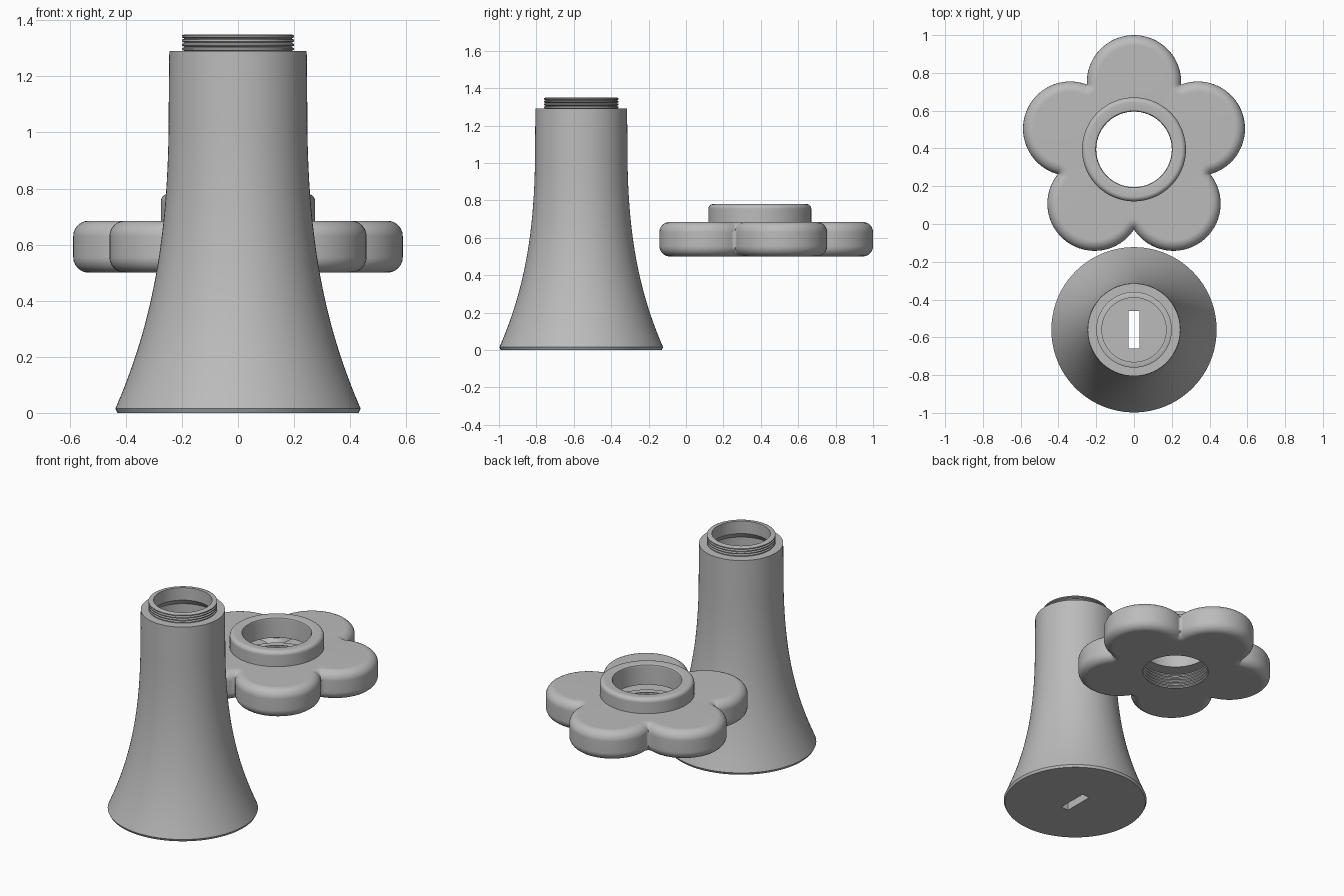
import bpy, bmesh, math
from mathutils import Vector
from mathutils.geometry import interpolate_bezier

old = bpy.data.objects.get("Cube")
if old:
    bpy.data.objects.remove(old, do_unlink=True)

grey = bpy.data.materials.new("plain_grey")
grey.use_nodes = True
grey.diffuse_color = (0.5, 0.5, 0.5, 1)
grey.node_tree.nodes["Principled BSDF"].inputs["Base Color"].default_value = (0.5, 0.5, 0.5, 1)


def make_object(name, rings, location, closed):
    """Skin a list of equal-length point rings into one mesh."""
    bm = bmesh.new()
    loops = [[bm.verts.new(p) for p in ring] for ring in rings]
    pairs = list(zip(loops, loops[1:]))
    if closed:
        pairs.append((loops[-1], loops[0]))
    for a, b in pairs:
        n = len(a)
        for i in range(n):
            j = (i + 1) % n
            bm.faces.new((a[i], a[j], b[j], b[i]))
    bmesh.ops.remove_doubles(bm, verts=bm.verts, dist=0.0001)
    bmesh.ops.recalc_face_normals(bm, faces=bm.faces)
    mesh = bpy.data.meshes.new(name)
    bm.to_mesh(mesh)
    bm.free()
    mesh.materials.append(grey)
    obj = bpy.data.objects.new(name, mesh)
    obj.location = location
    bpy.context.collection.objects.link(obj)
    return obj


def activate(obj):
    bpy.ops.object.select_all(action='DESELECT')
    obj.select_set(True)
    bpy.context.view_layer.objects.active = obj


def finish(obj):
    activate(obj)
    bpy.ops.object.shade_smooth_by_angle(angle=math.radians(35))
    mod = obj.modifiers.new("clean_shading", 'WEIGHTED_NORMAL')
    mod.keep_sharp = True


def ridges(low, high, z0, z1, count):
    """Zigzag thread profile from z0 to z1."""
    step = (z1 - z0) / count
    pts = [(low, z0)]
    for i in range(count):
        z = z0 + i * step
        pts += [(high, z + step * 0.3), (high, z + step * 0.7), (low, z + step)]
    return pts


# Vase: flared hollow body with a threaded neck
def flare(inset, base_z, top_z):
    pts = interpolate_bezier(Vector((0.4375 - inset, base_z)), Vector((0.30 - inset, 0.33)),
                             Vector((0.245 - inset, 0.65)), Vector((0.247 - inset, top_z)), 24)
    return [(p.x, p.y) for p in pts]


profile = [(0, 0), (0.43, 0)] + flare(0, 0.015, 1.1) + [(0.245, 1.29)]
profile += ridges(0.19, 0.2, 1.29, 1.35, 4)
profile += [(0.17, 1.35), (0.17, 1.27)]
profile += list(reversed(flare(0.04, 0.05, 1.23))) + [(0, 0.05)]
SIDES = 96
turn = [math.tau * i / SIDES for i in range(SIDES)]
vase = make_object("vase_body", [[(r * math.cos(a), r * math.sin(a), z) for a in turn]
                                 for r, z in profile], (0, -0.56, 0), False)

# Slot cut through the vase floor
bpy.ops.mesh.primitive_cube_add(size=1, location=(0, -0.56, 0.02))
cutter = bpy.context.object
cutter.name = "slot_cutter"
cutter.scale = (0.056, 0.2, 0.2)
cutter.hide_render = True
cut = vase.modifiers.new("slot", 'BOOLEAN')
cut.operation = 'DIFFERENCE'
cut.solver = 'EXACT'
cut.object = cutter
activate(vase)
bpy.ops.object.modifier_apply(modifier=cut.name)
bpy.data.objects.remove(cutter, do_unlink=True)
finish(vase)

# Flower cap: five round petals, a raised collar and a threaded socket
PETAL, REACH, STEP = 0.25, 0.355, math.tau / 5
half = STEP / 2
notch_r = REACH * math.cos(half) + math.sqrt(PETAL ** 2 - (REACH * math.sin(half)) ** 2)


def polar(r, a):
    return Vector((r * math.cos(a), r * math.sin(a)))


def outline(inset):
    """Five-petal outline moved inwards, rounded around each notch."""
    pts = []
    for k in range(5):
        a = math.pi / 2 + k * STEP
        centre, notch = polar(REACH, a), polar(notch_r, a + half)
        to_notch = notch - centre
        spread = abs((math.atan2(to_notch.y, to_notch.x) - a + math.pi) % math.tau - math.pi)
        pts += [centre + polar(PETAL - inset, a + spread * (i / 16 - 1)) for i in range(33)]
        # Arc around the notch, from this petal to the next one
        start, end = a + spread + math.pi, a + STEP - spread + math.pi
        sweep = (end - start + math.pi) % math.tau - math.pi
        pts += [notch + polar(inset, start + sweep * i / 8) for i in range(1, 8)]
    return pts


directions = [p.normalized() for p in outline(0.055)]


def circle(r, z):
    return [(d.x * r, d.y * r, z) for d in directions]


def petals(inset, z):
    return [(p.x, p.y, z) for p in outline(inset)]


BOTTOM, TOP, ROUND = 0.5, 0.685, 0.055
corner = [i * math.pi / 12 for i in range(7)]
rings = [petals(ROUND * (1 - math.sin(a)), BOTTOM + ROUND * (1 - math.cos(a))) for a in corner]
rings += [petals(ROUND * (1 - math.cos(a)), TOP - ROUND * (1 - math.sin(a))) for a in corner]
# Collar outside, rounded lip and inside
rings += [circle(0.275, TOP)]
rings += [circle(0.25 + 0.025 * math.cos(a), 0.755 + 0.025 * math.sin(a)) for a in corner]
rings += [circle(0.212, 0.78), circle(0.203, 0.775), circle(0.2, 0.766), circle(0.2, 0.65)]
# Hollow inside of the petals
rings += [petals(0.07, 0.65), petals(0.04, 0.62), petals(0.04, 0.56), petals(0.07, 0.535)]
# Socket tube with an inner thread
rings += [circle(0.24, 0.535), circle(0.24, 0.6)]
rings += [circle(r, z) for r, z in ridges(0.2, 0.21, 0.6, BOTTOM, 5)]
finish(make_object("flower_cap", rings, (0, 0.395, 0), True))
